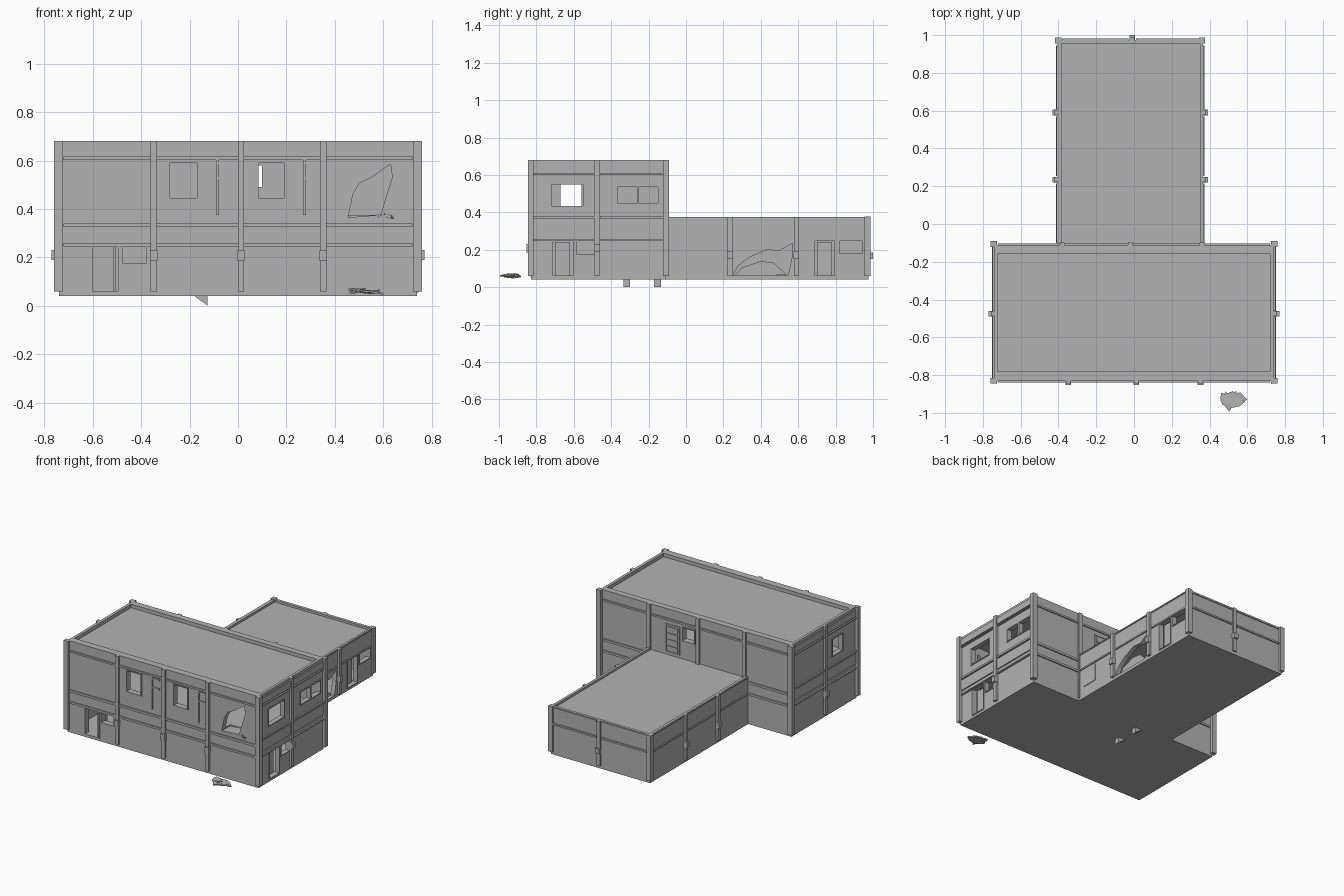
import bpy, bmesh, math, random
from mathutils import Vector

random.seed(4)
if "Cube" in bpy.data.objects:
    bpy.data.objects.remove(bpy.data.objects["Cube"])

grey = bpy.data.materials.new("concrete grey")
grey.use_nodes = True
grey.diffuse_color = (0.45, 0.45, 0.45, 1)
grey.node_tree.nodes["Principled BSDF"].inputs["Base Color"].default_value = (0.45, 0.45, 0.45, 1)


def add_box(bm, x0, x1, y0, y1, z0, z1):
    verts = bmesh.ops.create_cube(bm, size=1)["verts"]
    for v in verts:
        v.co = ((x0 + x1) / 2 + v.co.x * (x1 - x0),
                (y0 + y1) / 2 + v.co.y * (y1 - y0),
                (z0 + z1) / 2 + v.co.z * (z1 - z0))


def add_prism(bm, points, direction):
    """Extrude a flat outline into a solid."""
    face = bm.faces.new([bm.verts.new(p) for p in points])
    moved = bmesh.ops.extrude_face_region(bm, geom=[face])["geom"]
    for v in moved:
        if isinstance(v, bmesh.types.BMVert):
            v.co += Vector(direction)


def finish(name, bm):
    bmesh.ops.recalc_face_normals(bm, faces=bm.faces)
    mesh = bpy.data.meshes.new(name)
    bm.to_mesh(mesh)
    bm.free()
    mesh.materials.append(grey)
    ob = bpy.data.objects.new(name, mesh)
    bpy.context.collection.objects.link(ob)
    return ob


def boxes(name, items):
    bm = bmesh.new()
    for b in items:
        add_box(bm, *b)
    return finish(name, bm)


def carve(target, cutters):
    """Subtract each cutter, then discard it."""
    for c in cutters:
        c.hide_render = True
        mod = target.modifiers.new("cut", "BOOLEAN")
        mod.operation, mod.solver, mod.object = "DIFFERENCE", "EXACT", c
    bpy.context.view_layer.update()
    graph = bpy.context.evaluated_depsgraph_get()
    mesh = bpy.data.meshes.new_from_object(target.evaluated_get(graph))
    target.modifiers.clear()
    target.data = mesh
    for c in cutters:
        bpy.data.objects.remove(c)


FRONT, BACK, SIDE = -0.83, -0.11, 0.74
WEST, EAST, REAR = -0.405, 0.365, 0.975

# Main block: two rooms, sunken roof, openings and broken wall
main = boxes("main_block", [(-SIDE, SIDE, FRONT, BACK, 0.04, 0.68)])
rooms = boxes("room_cutter", [(-0.71, 0.71, -0.79, -0.15, 0.06, 0.33),
                              (-0.71, 0.71, -0.79, -0.15, 0.375, 0.63),
                              (-0.72, 0.72, -0.78, -0.155, 0.655, 0.8)])
openings = boxes("opening_cutter", [
    (-0.28, -0.17, -0.9, -0.75, 0.445, 0.59), (0.085, 0.19, -0.9, -0.75, 0.445, 0.59),
    (-0.60, -0.495, -0.9, -0.75, 0.062, 0.243), (-0.475, -0.38, -0.9, -0.75, 0.175, 0.243),
    (0.68, 0.8, -0.72, -0.55, 0.435, 0.55), (-0.8, -0.68, -0.67, -0.56, 0.435, 0.55),
    (0.68, 0.8, -0.71, -0.605, 0.062, 0.248), (0.68, 0.8, -0.585, -0.49, 0.175, 0.248),
    (0.68, 0.8, -0.365, -0.26, 0.45, 0.535), (0.68, 0.8, -0.25, -0.15, 0.45, 0.535),
    (0.01, 0.1, -0.2, 0.0, 0.49, 0.58)])
bm = bmesh.new()
add_prism(bm, [(x, -0.9, z) for x, z in [
    (0.455, 0.365), (0.475, 0.46), (0.5, 0.505), (0.55, 0.53), (0.63, 0.585),
    (0.637, 0.53), (0.605, 0.43), (0.59, 0.376)]], (0, 0.16, 0))
carve(main, [rooms, openings, finish("breach_cutter", bm)])

# Low rear wing
wing = boxes("rear_wing", [(WEST, EAST, BACK, REAR, 0.04, 0.375)])
wing_rooms = boxes("wing_room_cutter", [(WEST + 0.03, EAST - 0.03, -0.08, 0.945, 0.06, 0.33),
                                        (WEST + 0.02, EAST - 0.015, -0.2, 0.955, 0.36, 0.5)])
wing_openings = boxes("wing_opening_cutter", [(0.3, 0.5, 0.69, 0.795, 0.062, 0.248),
                                              (0.3, 0.5, 0.82, 0.94, 0.18, 0.248)])
bm = bmesh.new()
add_prism(bm, [(0.3, y, z) for y, z in [
    (0.25, 0.062), (0.28, 0.115), (0.34, 0.16), (0.43, 0.2), (0.5, 0.195),
    (0.57, 0.235), (0.565, 0.15), (0.545, 0.062)]], (0.15, 0, 0))
carve(wing, [wing_rooms, wing_openings, finish("wing_breach_cutter", bm)])

# Pilasters and their small brackets
pillars, brackets = [], []
for x in (-0.348, 0.012, 0.352):
    pillars.append((x - 0.013, x + 0.013, -0.845, FRONT + 0.01, 0.06, 0.68))
    brackets.append((x - 0.015, x + 0.015, -0.852, FRONT, 0.185, 0.23))
for x in (-0.38, -0.02, 0.36):
    pillars.append((x - 0.013, x + 0.013, BACK - 0.01, -0.097, 0.06, 0.68))
for s in (-1, 1):
    def out(a, b):
        return (a, b) if s > 0 else (-b, -a)
    pillars.append((*out(0.73, 0.757), -0.488, -0.462, 0.06, 0.68))
    brackets.append((*out(0.74, 0.77), -0.49, -0.46, 0.19, 0.23))
    for y0, y1 in ((-0.845, -0.815), (-0.122, -0.09)):
        pillars.append((*out(0.725, 0.76), y0, y1, 0.06, 0.68))
    wall = EAST if s > 0 else -WEST
    for y in (0.235, 0.59):
        pillars.append((*out(wall - 0.01, wall + 0.016), y - 0.013, y + 0.013, 0.06, 0.375))
        brackets.append((*out(wall, wall + 0.026), y - 0.015, y + 0.015, 0.15, 0.19))
    pillars.append((*out(wall - 0.02, wall + 0.012), 0.955, 0.987, 0.06, 0.378))
pillars.append((-0.023, 0.003, REAR - 0.01, 0.987, 0.06, 0.375))
brackets.append((-0.025, 0.005, REAR, 1.0, 0.15, 0.185))
boxes("pilasters", pillars)
boxes("pilaster_brackets", brackets)

# Horizontal ledges and raised spandrel panels
ledges = []
for z0, z1 in ((0.603, 0.616), (0.325, 0.341), (0.245, 0.26)):
    ledges.append((-0.72, 0.72, -0.838, FRONT, z0, z1))
    ledges.append((-0.72, 0.72, BACK, -0.102, z0, z1))
for s in (-1, 1):
    for y0, y1 in ((-0.815, -0.49), (-0.46, -0.122)):
        for z0, z1 in ((0.615, 0.66), (0.285, 0.36)):
            ledges.append((s * 0.743 - 0.005, s * 0.743 + 0.005, y0, y1, z0, z1))
        for z0, z1 in ((0.6, 0.607), (0.367, 0.38), (0.25, 0.258)):
            ledges.append((s * 0.743 - 0.008, s * 0.743 + 0.008, y0, y1, z0, z1))
    wall = EAST if s > 0 else WEST
    for y0, y1 in ((-0.1, 0.215), (0.255, 0.57), (0.61, 0.945)):
        ledges.append((wall - 0.007, wall + 0.007, y0, y1, 0.25, 0.26))
        ledges.append((wall - 0.006, wall + 0.006, y0, y1, 0.365, 0.373))
for x0, x1 in ((-0.38, -0.03), (0.01, 0.345)):
    ledges.append((x0, x1, REAR, 0.983, 0.25, 0.262))
    ledges.append((x0, x1, REAR, 0.981, 0.36, 0.372))
boxes("ledges", ledges)


def frame(u0, u1, z0, z1, t=0.006):
    return [(u0 - t, u0, z0 - t, z1 + t), (u1, u1 + t, z0 - t, z1 + t),
            (u0, u1, z1, z1 + t), (u0, u1, z0 - t, z0)]


# Window and door frames
frames = []
for x0, x1, z0, z1 in ((-0.28, -0.17, 0.445, 0.59), (0.085, 0.19, 0.445, 0.59),
                       (-0.6, -0.495, 0.062, 0.243), (-0.475, -0.38, 0.175, 0.243)):
    frames += [(a, b, FRONT - 0.004, FRONT + 0.02, c, d) for a, b, c, d in frame(x0, x1, z0, z1)]
for x0, x1, z0, z1 in ((0.01, 0.1, 0.49, 0.58), (0.13, 0.23, 0.385, 0.57)):
    frames += [(a, b, BACK - 0.02, BACK + 0.005, c, d) for a, b, c, d in frame(x0, x1, z0, z1)]
for wall, y0, y1, z0, z1 in (
        (SIDE, -0.72, -0.55, 0.435, 0.55), (-SIDE, -0.67, -0.56, 0.435, 0.55),
        (SIDE, -0.365, -0.26, 0.45, 0.535), (SIDE, -0.25, -0.15, 0.45, 0.535),
        (SIDE, -0.71, -0.605, 0.062, 0.248), (SIDE, -0.585, -0.49, 0.175, 0.248),
        (EAST, 0.69, 0.795, 0.062, 0.248), (EAST, 0.82, 0.94, 0.18, 0.248)):
    frames += [(wall - 0.005, wall + 0.005, a, b, c, d) for a, b, c, d in frame(y0, y1, z0, z1)]
boxes("window_and_door_frames", frames)

# Door leaves, closed rear door with slats, and a boarded wing window
boxes("door_leaves", [(-0.515, -0.505, -0.82, -0.72, 0.062, 0.24),
                      (0.70, 0.708, -0.70, -0.62, 0.062, 0.243),
                      (0.33, 0.338, 0.70, 0.78, 0.062, 0.243)])
boxes("rear_door_slats", [(0.14, 0.22, BACK, BACK + 0.006, 0.39 + i * 0.045, 0.425 + i * 0.045)
                          for i in range(4)])
boxes("boarded_window", [(EAST, EAST + 0.004, -0.055, 0.055, 0.12, 0.24)])

# Wall pipes with side branches on the front
pipes = []
for x in (-0.085, 0.275):
    pipes += [(x - 0.006, x + 0.006, -0.837, FRONT, 0.375, 0.603)]
    pipes += [(x, x + 0.06, -0.836, FRONT, z, z + 0.01) for z in (0.522, 0.585)]
boxes("wall_pipes", pipes)

# Two wedge feet beneath the floor
bm = bmesh.new()
for y in (-0.335, -0.17):
    add_prism(bm, [(-0.18, y, 0.041), (-0.125, y, 0.041), (-0.125, y, 0)], (0, 0.035, 0))
finish("floor_wedges", bm)

# Fallen rubble: tilted jagged shards
bm = bmesh.new()


def shards(centre, spread, count, size):
    for _ in range(count):
        c = Vector([m + random.uniform(-s, s) for m, s in zip(centre, spread)])
        n = random.randint(4, 6)
        tilt = random.uniform(-0.35, 0.35)
        pts = []
        for k in range(n):
            r = size * random.uniform(0.5, 1.1)
            a = 2 * math.pi * k / n
            pts.append(c + Vector((r * math.cos(a), r * math.sin(a) * 0.8, r * math.cos(a) * tilt)))
        add_prism(bm, pts, (0, 0, 0.008))


shards((0.53, -0.93, 0.058), (0.05, 0.025, 0.006), 9, 0.05)
shards((0.59, -0.82, 0.365), (0.06, 0.01, 0.006), 4, 0.03)
add_prism(bm, [(0.33, y, z) for y, z in [
    (0.26, 0.06), (0.3, 0.105), (0.4, 0.14), (0.47, 0.13), (0.54, 0.065)]], (0.015, 0, 0))
finish("rubble", bm)
